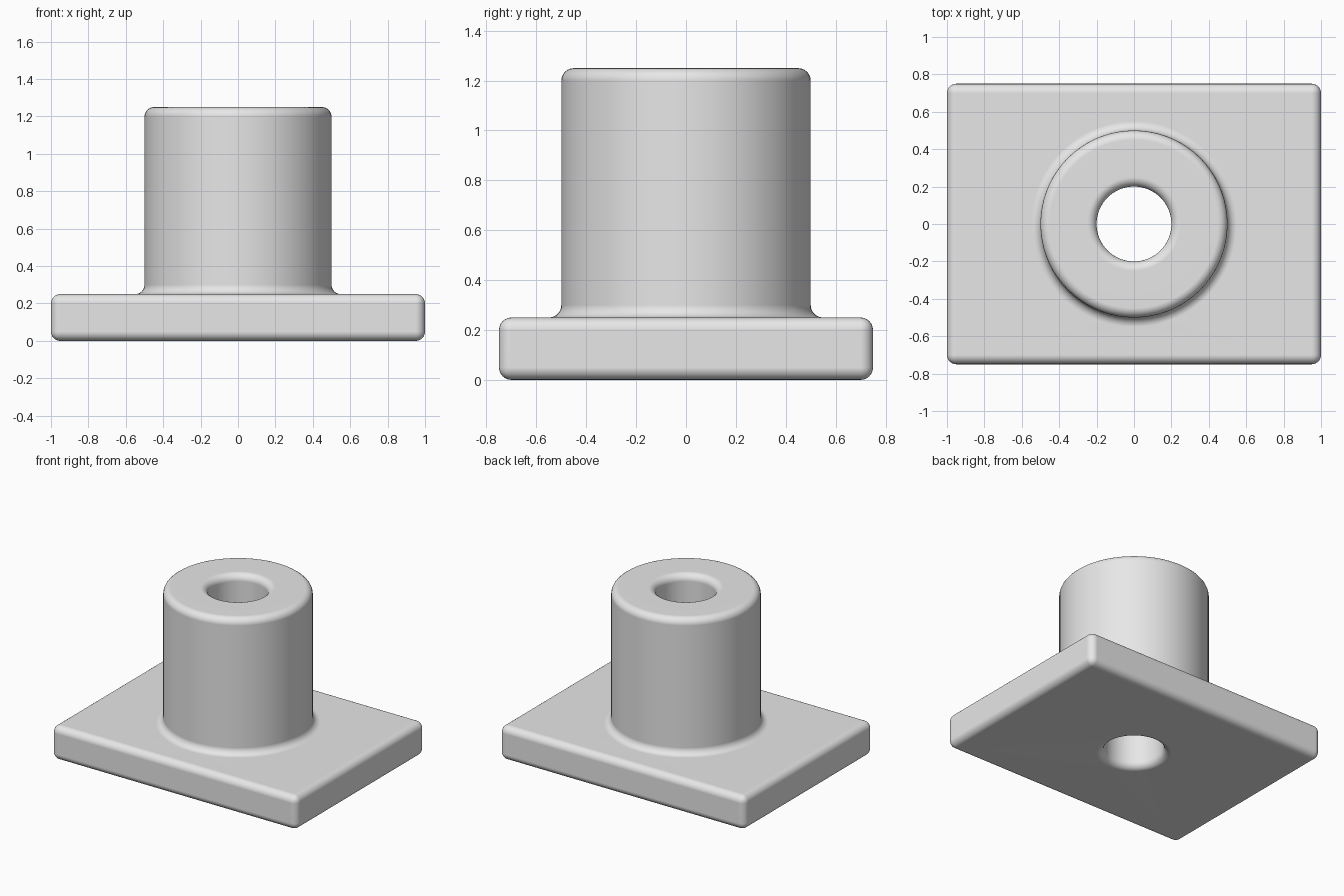
import bpy
import bmesh
from math import cos, sin, pi
from mathutils import Matrix, Vector

cube = bpy.data.objects.get("Cube")
if cube:
    bpy.data.objects.remove(cube)

LENGTH, WIDTH, PLATE_H, TOTAL_H = 2.0, 1.5, 0.25, 1.25
OUTER, BORE, ROUND = 0.5, 0.2, 0.05
SIDES, STEPS = 72, 6


def arc(cx, cz, start, end):
    """Quarter-round profile points about (cx, cz), angles in quarter turns."""
    angles = [(start + (end - start) * i / STEPS) * pi / 2 for i in range(STEPS + 1)]
    return [Vector((cx + ROUND * cos(a), 0, cz + ROUND * sin(a))) for a in angles]


bm = bmesh.new()

# Base plate: rounded box, its top and bottom left open for the boss and bore
bmesh.ops.create_cube(bm, size=1, matrix=Matrix.Translation((0, 0, PLATE_H / 2))
                      @ Matrix.Diagonal((LENGTH, WIDTH, PLATE_H, 1)))
bmesh.ops.bevel(bm, geom=bm.edges[:], offset=ROUND, segments=STEPS,
                profile=0.5, affect='EDGES')
caps = [f for f in bm.faces if abs(f.normal.z) > 0.999 and f.calc_area() > 1]
bmesh.ops.delete(bm, geom=caps, context='FACES_ONLY')

# Boss and bore: fillet, outer wall, rounded rims and inner wall, turned about z
profile = (arc(OUTER + ROUND, PLATE_H + ROUND, 3, 2)
           + arc(OUTER - ROUND, TOTAL_H - ROUND, 0, 1)
           + arc(BORE + ROUND, TOTAL_H - ROUND, 1, 2)
           + arc(BORE + ROUND, ROUND, 2, 3))
verts = [bm.verts.new(p) for p in profile]
edges = [bm.edges.new(pair) for pair in zip(verts, verts[1:])]
bmesh.ops.spin(bm, geom=verts + edges, cent=(0, 0, 0), axis=(0, 0, 1),
               angle=2 * pi, steps=SIDES, use_merge=True)
bmesh.ops.remove_doubles(bm, verts=bm.verts[:], dist=0.0001)

# Flat plate faces, filled between the plate border and the round openings
for height in (0, PLATE_H):
    rim = [e for e in bm.edges if e.is_boundary
           and all(abs(v.co.z - height) < 0.001 for v in e.verts)]
    bmesh.ops.triangle_fill(bm, edges=rim, use_beauty=True)
bmesh.ops.recalc_face_normals(bm, faces=bm.faces[:])

mesh = bpy.data.meshes.new("flanged_bushing")
bm.to_mesh(mesh)
bm.free()
bushing = bpy.data.objects.new("flanged_bushing", mesh)
bpy.context.collection.objects.link(bushing)

# Plain grey material
grey = bpy.data.materials.new("light_grey")
grey.use_nodes = True
colour = (0.8, 0.8, 0.8, 1)
grey.diffuse_color = colour
grey.node_tree.nodes["Principled BSDF"].inputs["Base Color"].default_value = colour
mesh.materials.append(grey)

# Smooth rounds with clean flat faces
bpy.context.view_layer.objects.active = bushing
bushing.select_set(True)
bpy.ops.object.shade_smooth()
normals = bushing.modifiers.new("flat_face_normals", 'WEIGHTED_NORMAL')
normals.weight = 100
